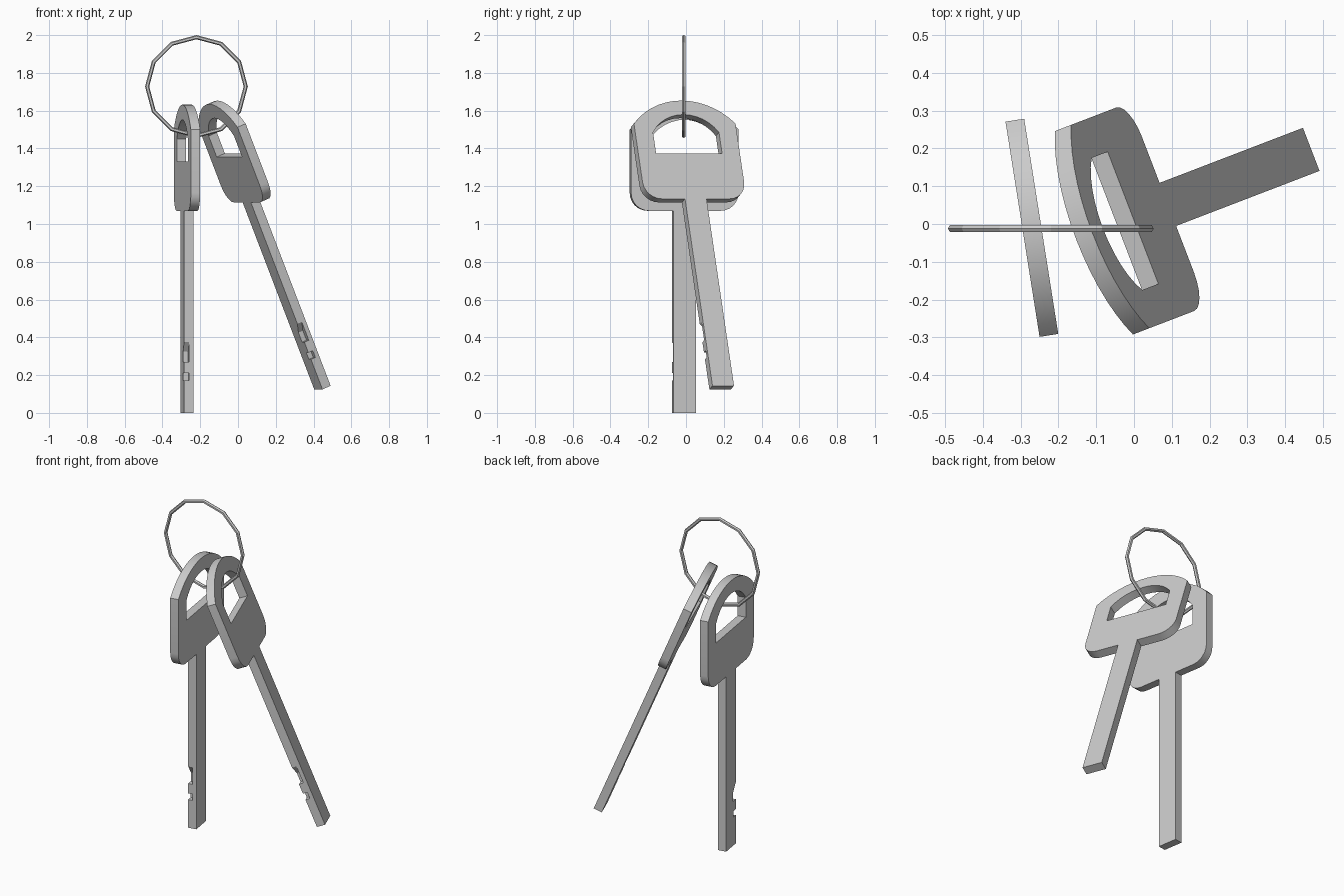
import bpy, bmesh, math
from math import sin, cos, pi, radians
from mathutils import Matrix

if "Cube" in bpy.data.objects:
    bpy.data.objects.remove(bpy.data.objects["Cube"])


def material(name, c):
    m = bpy.data.materials.new(name)
    m.diffuse_color = (c, c, c, 1)
    m.use_nodes = True
    m.node_tree.nodes["Principled BSDF"].inputs["Base Color"].default_value = m.diffuse_color
    return m


steel = material("steel_grey", 0.6)


def prism(name, loops, x0, x1):
    """Fill closed (y, z) loops (inner ones become holes) and extrude along x."""
    bm = bmesh.new()
    edges = []
    for pts in loops:
        vs = [bm.verts.new((x0, y, z)) for y, z in pts]
        edges += [bm.edges.new((vs[i - 1], vs[i])) for i in range(len(vs))]
    bmesh.ops.triangle_fill(bm, edges=edges, use_beauty=True, use_dissolve=False)
    ext = bmesh.ops.extrude_face_region(bm, geom=bm.faces[:])
    moved = [g for g in ext["geom"] if isinstance(g, bmesh.types.BMVert)]
    bmesh.ops.translate(bm, verts=moved, vec=(x1 - x0, 0, 0))
    bmesh.ops.recalc_face_normals(bm, faces=bm.faces[:])
    me = bpy.data.meshes.new(name)
    bm.to_mesh(me)
    bm.free()
    me.materials.append(steel)
    ob = bpy.data.objects.new(name, me)
    bpy.context.collection.objects.link(ob)
    return ob


def bow(half, shoulder, top, n):
    """Shallow arch from +half to -half, shoulder height up to top."""
    rise = top - shoulder
    r = (half ** 2 + rise ** 2) / (2 * rise)
    a = math.asin(half / r)
    return [(r * sin(a - 2 * a * i / n), top - r + r * cos(a - 2 * a * i / n))
            for i in range(n + 1)]


# Key outline: blade, rounded lower head corners, arched top, and the hole
H, R, BASE = 0.288, 0.095, 1.07
corner = [(H - R + R * sin(t), BASE + R - R * cos(t))
          for t in [pi / 2 * i / 6 for i in range(7)]]
right = [(0.061, 0), (0.061, BASE)] + corner
outline = right + bow(H, 1.5, 1.632, 14) + [(-y, z) for y, z in reversed(right)]
hole = [(0.187, 1.33)] + bow(0.187, 1.45, 1.552, 12) + [(-0.187, 1.33)]

# Bit notches on one edge, cut through half the thickness
notches = [
    [(-0.08, 0.39), (-0.061, 0.375), (-0.027, 0.325), (-0.027, 0.27), (-0.08, 0.27)],
    [(-0.08, 0.21), (-0.03, 0.21), (-0.03, 0.172), (-0.08, 0.172)],
]


def make_key(name, loc, yaw, tilt):
    key = prism(name, [outline, hole], -0.025, 0.025)
    bpy.context.view_layer.objects.active = key
    for pts in notches:
        cutter = prism("notch_cutter", [pts], -0.04, 0.002)
        cutter.hide_render = True
        mod = key.modifiers.new("notch", 'BOOLEAN')
        mod.operation, mod.solver, mod.object = 'DIFFERENCE', 'EXACT', cutter
        bpy.ops.object.modifier_apply(modifier=mod.name)
        bpy.data.objects.remove(cutter)
    bpy.ops.object.select_all(action='DESELECT')
    key.select_set(True)
    bpy.ops.object.shade_smooth_by_angle(angle=radians(25))
    key.matrix_world = (Matrix.Translation(loc) @ Matrix.Rotation(radians(yaw), 4, 'Z')
                        @ Matrix.Rotation(radians(tilt), 4, 'Y'))


make_key("hanging_key", (-0.27, -0.01, 0), 9, 0)
make_key("tilted_key", (0.447, 0.189, 0.134), 21, -22.3)

# Twelve-sided key ring
bpy.ops.mesh.primitive_torus_add(major_segments=12, minor_segments=6, major_radius=0.261,
                                 minor_radius=0.011, location=(-0.22, -0.012, 1.728),
                                 rotation=(pi / 2, 0, 0))
ring = bpy.context.object
ring.name = "key_ring"
ring.data.materials.append(steel)
